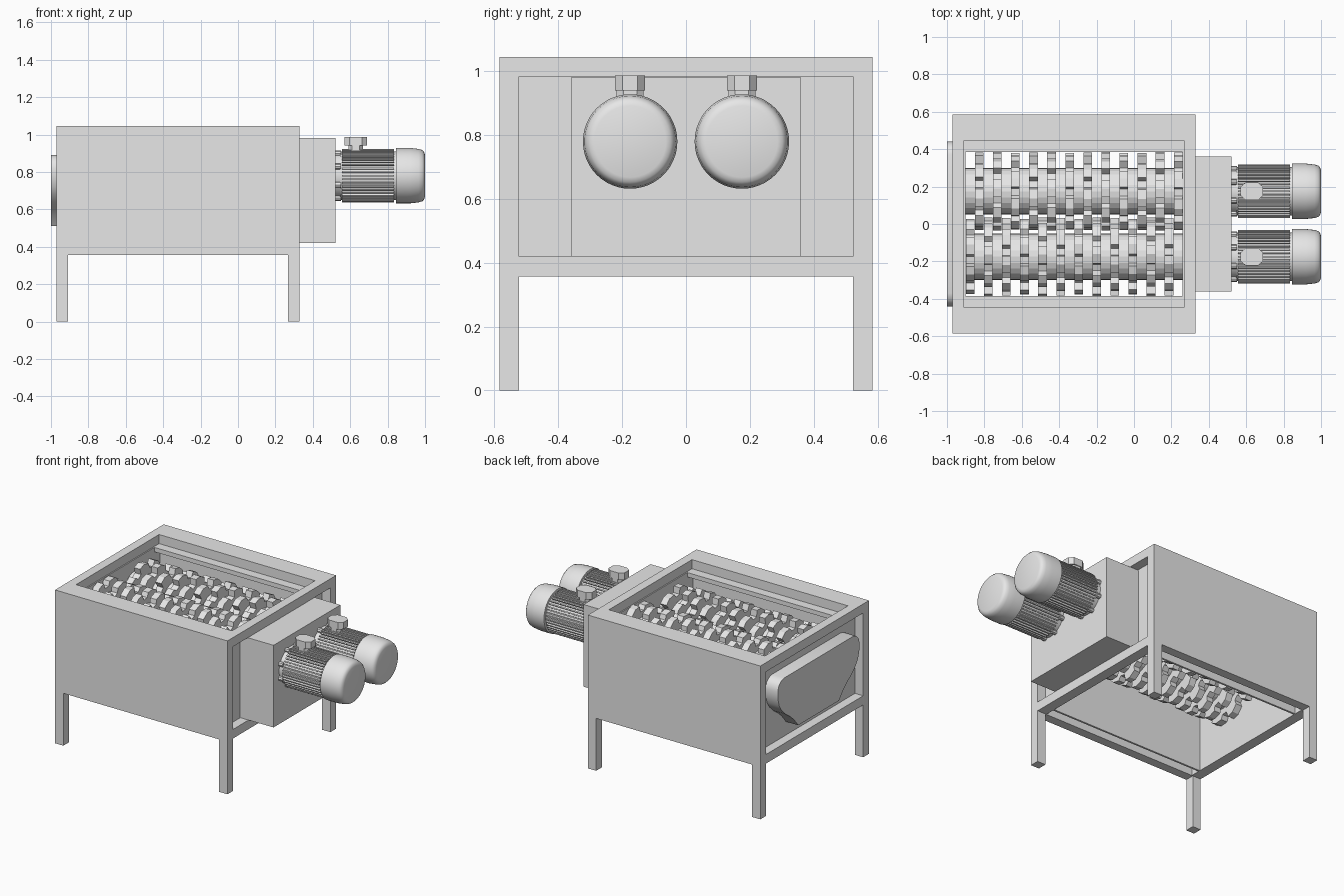
import bpy, bmesh, math

if "Cube" in bpy.data.objects:
    bpy.data.objects.remove(bpy.data.objects["Cube"])

grey = bpy.data.materials.new("machine grey")
grey.diffuse_color = (0.8, 0.8, 0.8, 1)
grey.use_nodes = True
grey.node_tree.nodes["Principled BSDF"].inputs["Base Color"].default_value = grey.diffuse_color


def finish(name, bm, smooth=False):
    bmesh.ops.recalc_face_normals(bm, faces=bm.faces[:])
    mesh = bpy.data.meshes.new(name)
    bm.to_mesh(mesh)
    bm.free()
    mesh.materials.append(grey)
    ob = bpy.data.objects.new(name, mesh)
    bpy.context.collection.objects.link(ob)
    if smooth:
        bpy.context.view_layer.objects.active = ob
        ob.select_set(True)
        bpy.ops.object.shade_smooth_by_angle(angle=math.radians(35))
        ob.select_set(False)
    return ob


def add_box(bm, x0, x1, y0, y1, z0, z1):
    vs = bmesh.ops.create_cube(bm, size=1)["verts"]
    for v in vs:
        v.co = ((x0 + x1) / 2 + v.co.x * (x1 - x0),
                (y0 + y1) / 2 + v.co.y * (y1 - y0),
                (z0 + z1) / 2 + v.co.z * (z1 - z0))


def boxes(name, *specs):
    bm = bmesh.new()
    for s in specs:
        add_box(bm, *s)
    return finish(name, bm)


def add_prism(bm, pts, axis, a, b):
    """Extrude a 2D outline along x (points are y,z) or z (points are x,y)."""
    put = (lambda p, t: (t, p[0], p[1])) if axis == "x" else (lambda p, t: (p[0], p[1], t))
    lo = [bm.verts.new(put(p, a)) for p in pts]
    hi = [bm.verts.new(put(p, b)) for p in pts]
    bm.faces.new(lo)
    bm.faces.new(hi)
    n = len(pts)
    for i in range(n):
        bm.faces.new((lo[i], lo[(i + 1) % n], hi[(i + 1) % n], hi[i]))


def circle(cy, cz, r, n):
    return [(cy + r * math.cos(2 * math.pi * i / n), cz + r * math.sin(2 * math.pi * i / n))
            for i in range(n)]


def lathe(name, profile, cy, cz, n=48):
    """Turn (x, radius) points about an axis along x."""
    bm = bmesh.new()
    rings = [[bm.verts.new((x, y, z)) for y, z in circle(cy, cz, r, n)] for x, r in profile]
    for a, b in zip(rings, rings[1:]):
        for i in range(n):
            bm.faces.new((a[i], a[(i + 1) % n], b[(i + 1) % n], b[i]))
    bm.faces.new(rings[0])
    bm.faces.new(rings[-1])
    return finish(name, bm, True)


# Main dimensions
X0, X1, Y, H, T, ZB = -0.97, 0.33, 0.585, 1.045, 0.062, 0.357
ZI, ZT = ZB + T, H - T
AXIS_Y, AXIS_Z = 0.175, 0.78

# Frame: corner legs, end rails, top rim
for name, x in (("left_leg", X0), ("right_leg", X1 - T)):
    boxes(name, *[(x, x + T, min(s * Y, s * (Y - T)), max(s * Y, s * (Y - T)), 0, ZT)
                  for s in (-1, 1)])
    boxes(name.replace("leg", "lower_rail"), (x, x + T, -Y + T, Y - T, ZB, ZI))
    boxes(name.replace("leg", "top_rim"), (x, x + T, -0.447, 0.447, ZT, H))

# Long sides: outer panel, wide rim, chamber wall and inner ledge
for name, s in (("front", -1), ("back", 1)):
    def strip(ya, yb, z0, z1, x0=X0 + T, x1=X1 - T):
        return (x0, x1, min(s * ya, s * yb), max(s * ya, s * yb), z0, z1)
    boxes(name + "_rim", strip(0.447, Y, ZT, H, X0, X1))
    boxes(name + "_panel", strip(Y - 0.02, Y, ZB, ZT))
    boxes(name + "_bottom_rail", strip(Y - T, Y - 0.02, ZB, ZI))
    boxes(name + "_chamber_wall", strip(0.447, 0.46, ZB, ZT))
    boxes(name + "_ledge", strip(0.385, 0.447, ZT - 0.03, ZT))

# Chamber end plates
boxes("left_end_plate", (X0 + T, -0.9, -Y + T, Y - T, ZB, ZT))
boxes("right_end_plate", (0.26, X1 - T, -Y + T, Y - T, ZB, ZT))

# Gearbox
boxes("gearbox", (X1 - T, 0.52, -0.36, 0.36, 0.42, 0.98))

# Drive cover on the left end
half = [(0.37, 0.89), (0.405, 0.88), (0.43, 0.855), (0.44, 0.82), (0.438, 0.77), (0.425, 0.72),
        (0.40, 0.68), (0.36, 0.64), (0.31, 0.605), (0.27, 0.57), (0.235, 0.53), (0.22, 0.51)]
bm = bmesh.new()
add_prism(bm, half + [(-y, z) for y, z in reversed(half)], "x", -1.0, X0 + T)
finish("drive_cover", bm, True)

# Cutter shafts: toothed discs alternating with spacers
SLOTS, TEETH, XS, XE = 24, 8, -0.9, 0.26
W = (XE - XS) / SLOTS
for shaft, s in enumerate((-1, 1)):
    bm = bmesh.new()
    cy = s * AXIS_Y
    for k in range(SLOTS):
        xa, xb = XS + k * W, XS + (k + 1) * W
        if k % 2 == shaft:
            pts = []
            for t in range(TEETH):
                # Each tooth: gullet, steep face, long back
                for f, r in ((0.0, 0.165), (0.28, 0.165), (0.32, 0.207), (0.6, 0.21), (0.92, 0.195)):
                    a = -s * ((t + f) / TEETH * 2 * math.pi + k * 0.13)
                    pts.append((cy + r * math.cos(a), AXIS_Z + r * math.sin(a)))
            add_prism(bm, pts, "x", xa + 0.001, xb - 0.001)
        else:
            add_prism(bm, circle(cy, AXIS_Z, 0.125, 24), "x", xa - 0.001, xb + 0.001)
    finish(("front" if s < 0 else "back") + "_cutter_shaft", bm)

# Motors
for side, s in (("front", -1), ("back", 1)):
    cy = s * AXIS_Y
    lathe(side + "_motor_core", [(0.52, 0.125), (0.545, 0.125), (0.545, 0.13), (0.86, 0.13)],
          cy, AXIS_Z)
    # Mounting lugs and bell
    bm = bmesh.new()
    for i in range(8):
        a = (i + 0.5) * math.pi / 4
        y, z = cy + 0.128 * math.cos(a), AXIS_Z + 0.128 * math.sin(a)
        add_prism(bm, circle(y, z, 0.016, 8), "x", 0.52, 0.55)
    finish(side + "_motor_lugs", bm)
    # Cooling fins
    bm = bmesh.new()
    n = 44
    for i in range(n):
        a = 2 * math.pi * i / n
        c, q = math.cos(a), math.sin(a)
        pts = [(cy + r * c - w * q, AXIS_Z + r * q + w * c)
               for r, w in ((0.125, -0.004), (0.143, -0.004), (0.143, 0.004), (0.125, 0.004))]
        add_prism(bm, pts, "x", 0.555, 0.835)
    finish(side + "_motor_fins", bm)
    # Fan cover with rounded end
    lathe(side + "_fan_cover", [(0.845, 0.13), (0.845, 0.148), (0.92, 0.148), (0.965, 0.143),
                                (0.985, 0.137), (0.995, 0.127), (1.0, 0.112)], cy, AXIS_Z)
    # Terminal box on a neck
    bm = bmesh.new()
    for r1, r2, z0, z1 in ((0.038, 0.042, 0.9, 0.945), (0.06, 0.047, 0.94, 0.987)):
        pts = [(0.63 + a * r1, cy + b * r2) for a, b in
               ((1, 0.5), (0.55, 1), (-0.55, 1), (-1, 0.5), (-1, -0.5), (-0.55, -1), (0.55, -1), (1, -0.5))]
        add_prism(bm, pts, "z", z0, z1)
    finish(side + "_terminal_box", bm)
